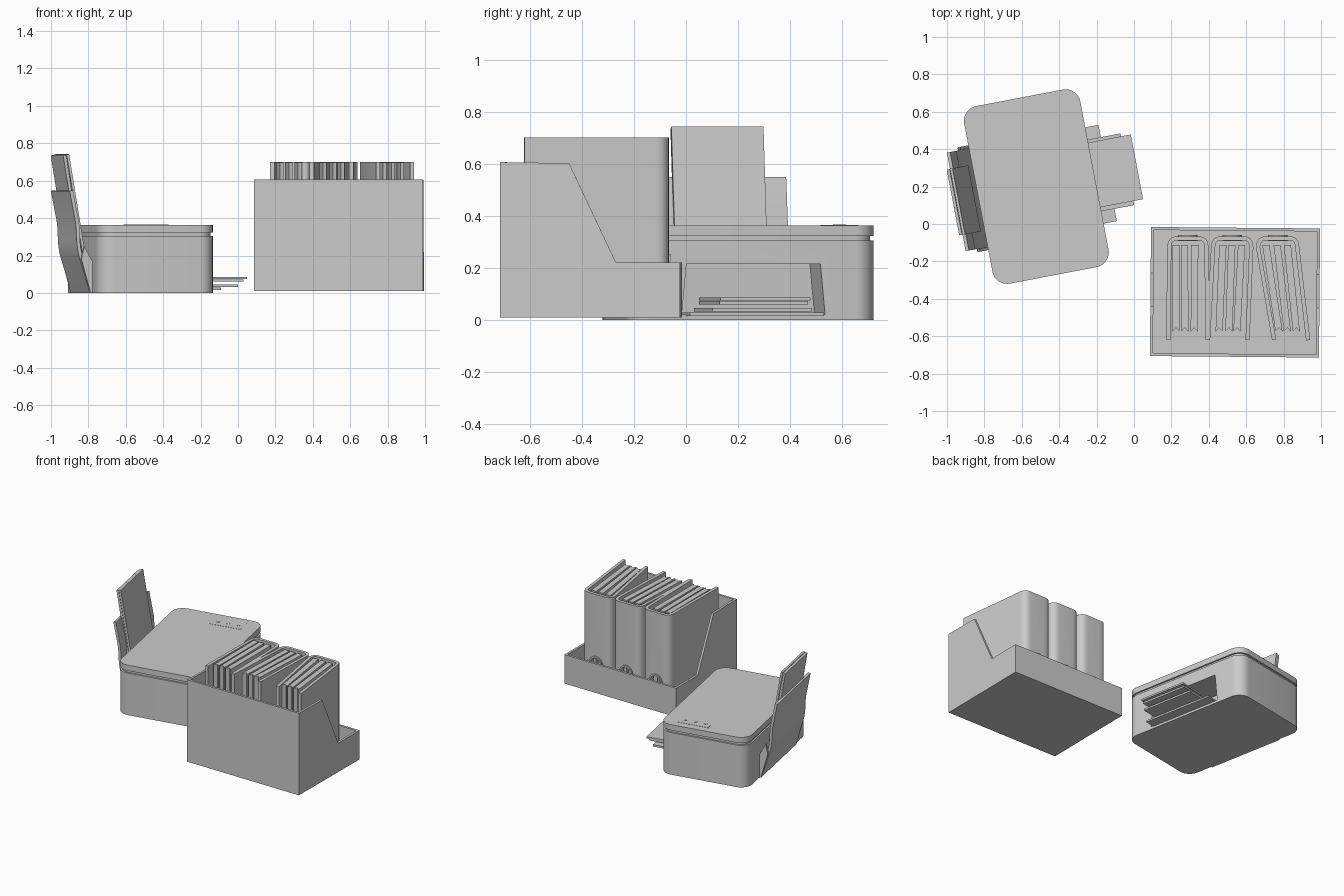
import bpy, bmesh
from math import radians, sin, cos, pi
from mathutils import Matrix, Vector

if "Cube" in bpy.data.objects:
    bpy.data.objects.remove(bpy.data.objects["Cube"])

PRINTER = Matrix.Translation((-0.522, 0.20, 0)) @ Matrix.Rotation(radians(10.8), 4, 'Z')
BOX = Matrix.Translation((0.54, -0.365, 0)) @ Matrix.Rotation(radians(-0.5), 4, 'Z')
WORLD = Matrix.Identity(4)
MAPS = {'x': lambda a, b, h: (h, a, b),
        'y': lambda a, b, h: (a, h, b),
        'z': lambda a, b, h: (a, b, h)}


def finish(name, bm, matrix, smooth):
    bmesh.ops.recalc_face_normals(bm, faces=bm.faces)
    bm.transform(matrix)
    mesh = bpy.data.meshes.new(name)
    bm.to_mesh(mesh)
    bm.free()
    ob = bpy.data.objects.new(name, mesh)
    bpy.context.collection.objects.link(ob)
    if smooth:
        bpy.ops.object.select_all(action='DESELECT')
        ob.select_set(True)
        bpy.context.view_layer.objects.active = ob
        bpy.ops.object.shade_smooth_by_angle(angle=radians(35))
    return ob


def prism(name, pts, h0, h1, axis='z', matrix=WORLD, smooth=False):
    """Extrude a flat outline along an axis."""
    bm = bmesh.new()
    lo = [bm.verts.new(MAPS[axis](a, b, h0)) for a, b in pts]
    hi = [bm.verts.new(MAPS[axis](a, b, h1)) for a, b in pts]
    bm.faces.new(lo)
    bm.faces.new(hi)
    n = len(pts)
    for i in range(n):
        j = (i + 1) % n
        bm.faces.new((lo[i], lo[j], hi[j], hi[i]))
    return finish(name, bm, matrix, smooth)


def rect(x0, x1, y0, y1):
    return [(x0, y0), (x1, y0), (x1, y1), (x0, y1)]


def round_rect(a, b, r, seg=8):
    pts = []
    for k, (sx, sy) in enumerate([(1, 1), (-1, 1), (-1, -1), (1, -1)]):
        for i in range(seg + 1):
            t = (k + i / seg) * pi / 2
            pts.append((sx * (a - r) + r * cos(t), sy * (b - r) + r * sin(t)))
    return pts


def circle(cx, cy, r, n=20):
    return [(cx + r * cos(2 * pi * i / n), cy + r * sin(2 * pi * i / n)) for i in range(n)]


def ribbon(path, t):
    """Closed outline of a strip of thickness t to the right of the path."""
    p = [Vector(q) for q in path]
    inner = []
    for i, q in enumerate(p):
        d0 = (q - p[max(i - 1, 0)]) if i else (p[1] - q)
        d1 = (p[i + 1] - q) if i < len(p) - 1 else d0
        d = d0.normalized() + d1.normalized()
        d.normalize()
        k = t / max(0.5, d.dot(d0.normalized()))
        inner.append((q.x + d.y * k, q.y - d.x * k))
    return list(path) + inner[::-1]


def bend(p, c, q, n=6):
    """Rounded corner from p to q around control point c."""
    p, c, q = Vector(p), Vector(c), Vector(q)
    return [tuple(p * (1 - t) ** 2 + c * 2 * t * (1 - t) + q * t * t)
            for t in [i / n for i in range(n + 1)]]


def cut(ob, cutter):
    m = ob.modifiers.new("cut", 'BOOLEAN')
    m.object, m.solver = cutter, 'EXACT'
    cutter.hide_render = True
    cutter.hide_viewport = True


# Printer body with output opening, groove and lid
body = prism("printer_body", round_rect(0.316, 0.483, 0.08), 0, 0.305, 'z', PRINTER, True)
cut(body, prism("opening_cutter", [(-0.28, 0.02), (0.28, 0.02), (0.262, 0.215), (-0.262, 0.215)],
                0.10, 0.36, 'x', PRINTER))
prism("printer_groove", round_rect(0.304, 0.471, 0.07), 0.30, 0.33, 'z', PRINTER, True)
prism("printer_lid", round_rect(0.316, 0.483, 0.08), 0.322, 0.363, 'z', PRINTER, True)

# Control panel and buttons
prism("control_panel", rect(-0.01, 0.215, 0.325, 0.43), 0.355, 0.3645, 'z', PRINTER)
for i in range(3):
    prism(f"button_{i + 1}", circle(0.032 + 0.072 * i, 0.377, 0.012), 0.36, 0.367, 'z', PRINTER, True)

# Output flap, tray and paper
prism("output_flap", rect(0.12, 0.388, -0.262, 0.262), 0.016, 0.028, 'z', PRINTER)
prism("output_tray", rect(0.12, 0.495, -0.195, 0.195), 0.032, 0.045, 'z', PRINTER)
for i in range(2):
    prism(f"output_paper_{i + 1}", rect(0.12, 0.548 - 0.02 * (1 - i), -0.173, 0.173 + 0.006 * i),
          0.060 + 0.014 * i, 0.072 + 0.014 * i, 'z', PRINTER)

# Rear paper feeder and the sheets leaning on it
feeder = ([(-0.325, 0.0)] + bend((-0.38, 0.18), (-0.396, 0.23), (-0.398, 0.29))
          + [(-0.402, 0.37), (-0.436, 0.545)])
prism("paper_feeder", ribbon(feeder, 0.018), -0.268, 0.268, 'y', PRINTER, True)
prism("paper_support", ribbon([(-0.37, 0.22), (-0.454, 0.735)], 0.016), -0.178, 0.178, 'y', PRINTER)
prism("feed_paper", ribbon([(-0.35, 0.22), (-0.436, 0.74)], 0.014), -0.18, 0.18, 'y', PRINTER)
for s in (-1, 1):
    lo, hi = sorted((s * 0.268, s * 0.285))
    prism("feeder_cheek", [(-0.305, 0.0), (-0.325, 0.0), (-0.375, 0.18), (-0.36, 0.25), (-0.305, 0.15)],
          lo, hi, 'y', PRINTER)

# Open storage box with sloped sides
W, D, T = 0.452, 0.345, 0.016
side = [(-D, 0.01), (D, 0.01), (D, 0.22), (0.10, 0.22), (-0.08, 0.602), (-D, 0.606)]
for nm, x in (("box_left_side", -W), ("box_right_side", W - T)):
    prism(nm, side, x, x + T, 'x', BOX)
prism("box_front", rect(-W + T, W - T, 0.01, 0.606), -D, -D + T, 'y', BOX)
prism("box_back", rect(-W + T, W - T, 0.01, 0.22), D - T, D, 'y', BOX)
prism("box_floor", rect(-W + T, W - T, -D + T, D - T), 0.01, 0.026, 'z', BOX)

# Binders: spine left x, spine right x, left open edge x, right open edge x, page x pairs
binders = [
    (0.178, 0.398, 0.172, 0.405, [(0.225, 0.225), (0.27, 0.272), (0.325, 0.322)]),
    (0.412, 0.638, 0.385, 0.618, [(0.475, 0.455), (0.523, 0.507), (0.575, 0.55)]),
    (0.652, 0.884, 0.738, 0.942, [(0.705, 0.775), (0.765, 0.82), (0.82, 0.868)]),
]
for n, (xl, xr, bl, br, pages) in enumerate(binders, 1):
    y0, y1, r = -0.125, -0.066, 0.055
    path = ([(bl, -0.62)] + bend((xl, y0), (xl, y1), (xl + r, y1))
            + bend((xr - r, y1), (xr, y1), (xr, y0)) + [(br, -0.62)])
    cover = prism(f"binder_cover_{n}", ribbon(path, 0.022), 0.026, 0.70, 'z', WORLD, True)

    # Finger hole with its metal ring
    cx = (xl + xr) / 2
    cut(cover, prism(f"hole_cutter_{n}", circle(cx, 0.20, 0.042, 24), -0.11, -0.04, 'y'))
    bm = bmesh.new()
    ring = [(0.040, -0.092), (0.040, -0.058), (0.052, -0.058), (0.052, -0.092)]
    loops = [[bm.verts.new((cx + rr * cos(a), y, 0.20 + rr * sin(a))) for rr, y in ring]
             for a in [2 * pi * i / 24 for i in range(24)]]
    for i in range(24):
        p, q = loops[i], loops[(i + 1) % 24]
        for k in range(4):
            bm.faces.new((p[k], p[(k + 1) % 4], q[(k + 1) % 4], q[k]))
    finish(f"finger_ring_{n}", bm, WORLD, True)

    # Folded page bundles with a notched open edge
    for k, (a, b) in enumerate(pages, 1):
        h = 0.019
        prism(f"binder_{n}_pages_{k}",
              [(a - h, -0.112), (b - h, -0.575), (b, -0.555), (b + h, -0.575), (a + h, -0.112)],
              0.03, 0.697, 'z')
